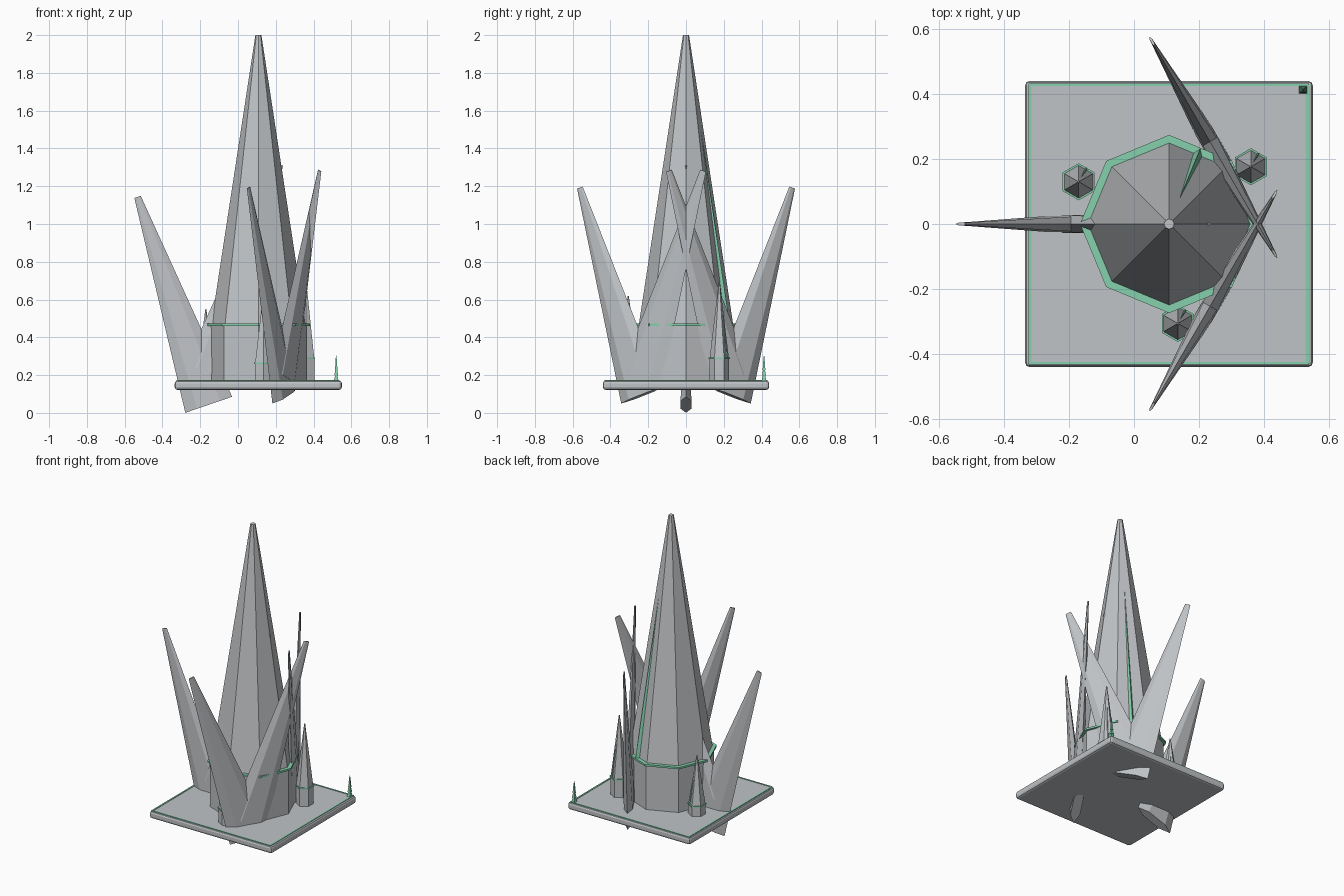
import bpy, bmesh, math
from mathutils import Vector, Matrix

if "Cube" in bpy.data.objects:
    bpy.data.objects.remove(bpy.data.objects["Cube"])

CX = 0.108  # centre line of the tower


def material(name, rgb):
    m = bpy.data.materials.new(name)
    m.diffuse_color = (*rgb, 1)
    m.use_nodes = True
    m.node_tree.nodes["Principled BSDF"].inputs["Base Color"].default_value = m.diffuse_color
    return m


GREY = material("stone_grey", (0.53, 0.55, 0.57))
GREEN = material("glow_green", (0.24, 0.64, 0.42))


def finish(bm, name, mat):
    bmesh.ops.recalc_face_normals(bm, faces=bm.faces)
    me = bpy.data.meshes.new(name)
    bm.to_mesh(me)
    bm.free()
    ob = bpy.data.objects.new(name, me)
    me.materials.append(mat)
    bpy.context.collection.objects.link(ob)
    return ob


def stack(name, mat, x, y, n, start, rings):
    """Faceted body from (radius, z) rings with n sides."""
    bm = bmesh.new()
    rows = []
    for r, z in rings:
        rows.append([bm.verts.new((x + r * math.cos(start + 2 * math.pi * i / n),
                                   y + r * math.sin(start + 2 * math.pi * i / n), z))
                     for i in range(n)])
    for a, b in zip(rows, rows[1:]):
        for i in range(n):
            j = (i + 1) % n
            bm.faces.new((a[i], a[j], b[j], b[i]))
    bm.faces.new(rows[0][::-1])
    bm.faces.new(rows[-1])
    return finish(bm, name, mat)


def box(name, mat, x0, x1, y0, y1, z0, z1):
    bm = bmesh.new()
    m = (Matrix.Translation(((x0 + x1) / 2, (y0 + y1) / 2, (z0 + z1) / 2))
         @ Matrix.Diagonal((x1 - x0, y1 - y0, z1 - z0, 1)))
    bmesh.ops.create_cube(bm, size=1, matrix=m)
    return finish(bm, name, mat)


def fin(name, x, y, angle, r0, z0, r1, z1, half, out):
    """Slim glowing ridge running up one face of a spire."""
    d = Vector((math.cos(angle), math.sin(angle), 0))
    t = Vector((-d.y, d.x, 0))
    c = Vector((x, y, 0))
    bm = bmesh.new()
    base = c + d * r0 + Vector((0, 0, z0))
    pts = [base - t * half - d * out * 0.3, base + t * half - d * out * 0.3,
           base + d * out, c + d * r1 + Vector((0, 0, z1))]
    v = [bm.verts.new(p) for p in pts]
    for f in ((0, 1, 2), (0, 1, 3), (1, 2, 3), (2, 0, 3)):
        bm.faces.new([v[i] for i in f])
    finish(bm, name, GREEN)


def tower(name, x, y, n, start, r, ring_r, spire_r, tip_r, ring_z, ring_h, top, fin_angle, half, out):
    """Drum, glowing collar, spire and one ridge."""
    stack(name + "_drum", GREY, x, y, n, start, [(r, 0.16), (r, ring_z)])
    stack(name + "_collar", GREEN, x, y, n, start,
          [(ring_r, ring_z - ring_h / 2), (ring_r, ring_z + ring_h / 2)])
    stack(name + "_spire", GREY, x, y, n, start, [(spire_r, ring_z), (tip_r, top)])
    k = math.cos(math.pi / n)
    f = 0.67
    fin(name + "_ridge", x, y, fin_angle, spire_r * k, ring_z,
        (spire_r + (tip_r - spire_r) * f) * k, ring_z + (top - ring_z) * f, half, out)


def blade(name, base, heading, length=1.163, tilt=math.radians(18.9)):
    """Leaning flattened six-sided crystal."""
    h = Vector((math.cos(heading), math.sin(heading), 0))
    up = Vector((0, 0, 1))
    axis = h * math.sin(tilt) + up * math.cos(tilt)
    wide = h * math.cos(tilt) - up * math.sin(tilt)
    thin = Vector((-h.y, h.x, 0))
    bm = bmesh.new()
    rows = []
    for r, d in ((0.131, 0), (0.018, length)):
        rows.append([bm.verts.new(Vector(base) + axis * d
                                  + wide * r * math.cos(i * math.pi / 3)
                                  + thin * r * 0.25 * math.sin(i * math.pi / 3))
                     for i in range(6)])
    for i in range(6):
        j = (i + 1) % 6
        bm.faces.new((rows[0][i], rows[0][j], rows[1][j], rows[1][i]))
    bm.faces.new(rows[0][::-1])
    bm.faces.new(rows[1])
    finish(bm, name, GREY)


# Base plate with softened edges
plate = box("base_plate", GREY, -0.335, 0.55, -0.44, 0.44, 0.122, 0.17)
bev = plate.modifiers.new("edge", "BEVEL")
bev.width = 0.014
bev.segments = 2

# Glowing border strips on the plate
box("border_back", GREEN, -0.325, 0.538, 0.424, 0.432, 0.165, 0.173)
box("border_front", GREEN, -0.325, 0.538, -0.432, -0.424, 0.165, 0.173)
box("border_left", GREEN, -0.325, -0.315, -0.432, 0.432, 0.165, 0.173)
box("border_right", GREEN, 0.528, 0.538, -0.432, 0.432, 0.165, 0.173)

# Main tower
tower("main", CX, 0, 8, 0, 0.258, 0.274, 0.25, 0.016, 0.466, 0.012, 2.0,
      math.radians(67.5), 0.018, 0.02)

# Three small towers around it
for i, (deg, ring_z, top) in enumerate(((35, 0.288, 0.69), (155, 0.235, 0.55), (275, 0.262, 0.62))):
    a = math.radians(deg)
    tower(f"small_tower_{i + 1}", CX + 0.307 * math.cos(a), 0.307 * math.sin(a), 6, math.pi / 6,
          0.052, 0.057, 0.051, 0.003, ring_z, 0.008, top, math.radians(60), 0.005, 0.006)

# Three V-shaped pairs of leaning blades
for name, deg, head, r, z_out, z_in in (("left", 180, 180, 0.263, 0.043, 0.215),
                                        ("front", -60, -120, 0.272, 0.092, 0.182),
                                        ("back", 60, 120, 0.272, 0.092, 0.182)):
    a, h = math.radians(deg), math.radians(head)
    x, y = CX + r * math.cos(a), r * math.sin(a)
    blade(name + "_blade_outer", (x, y, z_out), h)
    blade(name + "_blade_inner", (x, y, z_in), h + math.pi)

# Little stacked beacon on the back right corner
rings = []
for i in range(4):
    r = 0.018 - 0.0035 * i
    rings += [(r, 0.168 + 0.03 * i), (r * 0.5, 0.198 + 0.03 * i)]
rings.append((0.001, 0.305))
stack("corner_beacon", GREEN, 0.52, 0.413, 4, math.pi / 4, rings)
